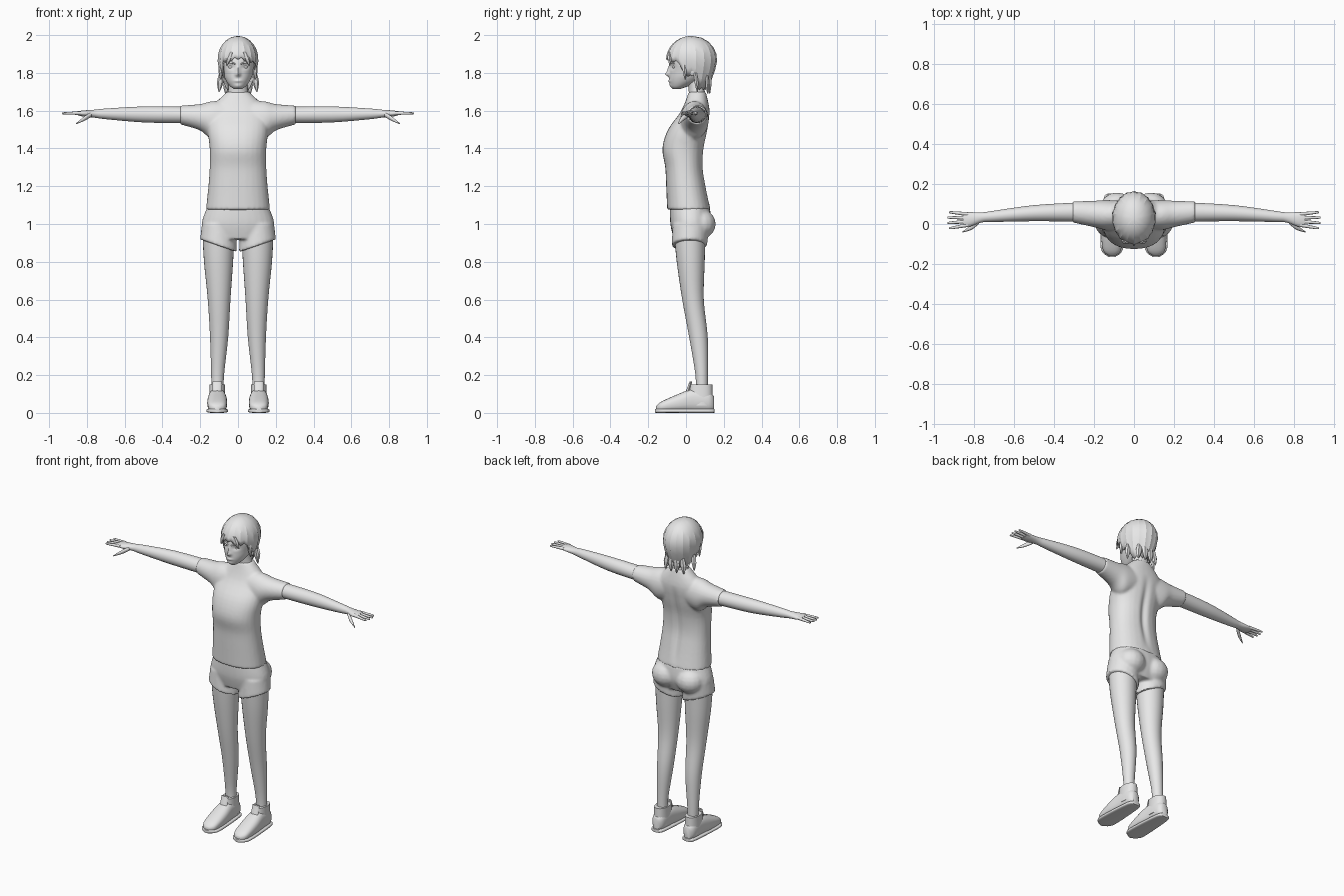
import bpy, bmesh, math
from mathutils import Vector

cube = bpy.data.objects.get("Cube")
if cube:
    bpy.data.objects.remove(cube, do_unlink=True)

colour = (0.8, 0.8, 0.8, 1)
grey = bpy.data.materials.new("plain_grey")
grey.use_nodes = True
grey.diffuse_color = colour
grey.node_tree.nodes["Principled BSDF"].inputs["Base Color"].default_value = colour


def activate(ob):
    bpy.ops.object.select_all(action="DESELECT")
    ob.select_set(True)
    bpy.context.view_layer.objects.active = ob


def shade(ob, angle=50):
    activate(ob)
    bpy.ops.object.shade_smooth_by_angle(angle=math.radians(angle))


def finish(name, bm, smooth=True, mirror=False):
    bmesh.ops.recalc_face_normals(bm, faces=bm.faces[:])
    mesh = bpy.data.meshes.new(name)
    bm.to_mesh(mesh)
    bm.free()
    mesh.materials.append(grey)
    ob = bpy.data.objects.new(name, mesh)
    bpy.context.collection.objects.link(ob)
    if smooth:
        shade(ob)
    if mirror:
        ob.modifiers.new("mirror", "MIRROR").use_mirror_merge = False
    return ob


def ring(x=0, y=0, z=0, wide=0, deep=0, tall=0):
    """A cross-section: its centre and its half-sizes; one half-size stays zero."""
    return Vector((x, y, z, wide, deep, tall))


def spline(rings, steps):
    """Smoothly resample the cross-sections."""
    dense = []
    last = len(rings) - 1
    for i in range(last):
        a, b = rings[i], rings[i + 1]
        leave = (b - rings[max(i - 1, 0)]) / 2
        arrive = (rings[min(i + 2, last)] - a) / 2
        for k in range(steps):
            s = k / steps
            ease = s * s * (3 - 2 * s)
            dense.append(a.lerp(b, ease) + leave * s * (1 - s) ** 2 - arrive * s * s * (1 - s))
    return dense + [rings[last]]


def loft(name, *rings, segs=28, steps=4, power=2, warp=None, smooth=True, mirror=False):
    """Skin a closed tube over the cross-sections."""
    bm = bmesh.new()
    loops = []
    for x, y, z, wide, deep, tall in spline(rings, steps):
        loop = []
        for i in range(segs):
            a = math.tau * i / segs
            c = math.copysign(abs(math.cos(a)) ** (2 / power), math.cos(a))
            s = math.copysign(abs(math.sin(a)) ** (2 / power), math.sin(a))
            p = Vector((x + wide * c, y + deep * (s if wide else c), z + tall * s))
            loop.append(bm.verts.new(warp(p) if warp else p))
        loops.append(loop)
    for r, q in zip(loops, loops[1:]):
        for i in range(segs):
            j = (i + 1) % segs
            bm.faces.new((r[i], r[j], q[j], q[i]))
    bm.faces.new(loops[0])
    bm.faces.new(loops[-1])
    return finish(name, bm, smooth, mirror)


def blob(name, centre, size):
    bm = bmesh.new()
    bmesh.ops.create_uvsphere(bm, u_segments=16, v_segments=10, radius=1)
    for v in bm.verts:
        v.co = Vector(centre) + v.co * Vector(size)
    return finish(name, bm, mirror=True)


def apply(ob):
    activate(ob)
    for m in list(ob.modifiers):
        bpy.ops.object.modifier_apply(modifier=m.name)


def fuse(name, *parts):
    """Merge overlapping parts into one soft surface."""
    for part in parts:
        apply(part)
    for part in parts:
        part.select_set(True)
    bpy.ops.object.join()
    ob = bpy.context.object
    ob.name = name
    merge = ob.modifiers.new("merge", "REMESH")
    merge.mode, merge.voxel_size = "VOXEL", .008
    relax = ob.modifiers.new("relax", "SMOOTH")
    relax.factor, relax.iterations = .5, 6
    apply(ob)
    return ob


# Shirt: trunk and sleeves merged, with a groove along the spine
trunk = loft("trunk",
             ring(z=1.075, y=.015, wide=.17, deep=.115), ring(z=1.2, wide=.157, deep=.105),
             ring(z=1.3, y=-.01, wide=.15, deep=.1), ring(z=1.4, y=-.015, wide=.15, deep=.11),
             ring(z=1.5, y=.01, wide=.16, deep=.105), ring(z=1.6, y=.05, wide=.15, deep=.075),
             ring(z=1.7, y=.06, wide=.06, deep=.045), power=2.25)
sleeves = loft("sleeves",
               ring(x=.06, y=.045, z=1.56, deep=.07, tall=.09),
               ring(x=.14, y=.045, z=1.55, deep=.075, tall=.1),
               ring(x=.2, y=.05, z=1.565, deep=.066, tall=.07),
               ring(x=.305, y=.06, z=1.577, deep=.053, tall=.05), mirror=True)
shirt = fuse("shirt", trunk, sleeves)
for v in shirt.data.vertices:
    if v.co.y > .03 and 1.1 < v.co.z < 1.6:
        fade = math.sin(math.pi * (v.co.z - 1.1) / .5)
        v.co.y -= .014 * fade * math.exp(-(v.co.x / .02) ** 2)
shade(shirt)

# Shorts: hips, seat and two short legs whose hems rise outward
thigh = .103


def slant(p):
    p.z += max(0, 1 - p.z) * 3 * (abs(p.x) - thigh)
    return p


hips = loft("hips",
            ring(z=1.09, y=.02, wide=.163, deep=.106), ring(z=1, y=.025, wide=.193, deep=.108),
            ring(z=.92, y=.02, wide=.17, deep=.085), power=2.2)
cuffs = loft("cuffs",
             ring(x=thigh, y=.025, z=1, wide=.088, deep=.095),
             ring(x=thigh, y=.018, z=.885, wide=.098, deep=.094), warp=slant, mirror=True)
seat = blob("seat", (.085, .075, 1), (.088, .083, .08))
shade(fuse("shorts", hips, cuffs, seat))

# Legs
loft("legs",
     ring(x=.108, y=.083, z=.1, wide=.032, deep=.032),
     ring(x=.108, y=.083, z=.2, wide=.034, deep=.033),
     ring(x=.1, y=.066, z=.4, wide=.048, deep=.049),
     ring(x=.1, y=.037, z=.6, wide=.06, deep=.057),
     ring(x=thigh, y=.025, z=.8, wide=.077, deep=.074),
     ring(x=thigh, y=.02, z=.95, wide=.085, deep=.083), mirror=True)

# Shoes: sole, upper, ankle collar and tongue
foot = .11
loft("soles",
     ring(x=foot, y=-.165, z=.011, wide=.014, tall=.01),
     ring(x=foot, y=-.14, z=.011, wide=.048, tall=.011),
     ring(x=foot, y=-.08, z=.011, wide=.058, tall=.011),
     ring(x=foot, y=.12, z=.011, wide=.043, tall=.011),
     ring(x=foot, y=.152, z=.011, wide=.02, tall=.01), power=3.5, mirror=True)
loft("shoe_uppers",
     ring(x=foot, y=-.158, z=.024, wide=.016, tall=.012),
     ring(x=foot, y=-.13, z=.033, wide=.045, tall=.027),
     ring(x=foot, y=-.04, z=.052, wide=.053, tall=.048),
     ring(x=foot, y=.04, z=.066, wide=.047, tall=.062),
     ring(x=foot, y=.12, z=.06, wide=.04, tall=.053),
     ring(x=foot, y=.147, z=.05, wide=.022, tall=.038), power=2.5, mirror=True)
loft("shoe_collars",
     ring(x=foot, y=.075, z=.04, wide=.045, deep=.068),
     ring(x=foot, y=.08, z=.15, wide=.04, deep=.06), power=2.3, mirror=True)
loft("shoe_tongues",
     ring(x=foot, z=.08, wide=.026, deep=.014),
     ring(x=foot, y=.026, z=.166, wide=.024, deep=.007), segs=12, mirror=True)

# Arms with palms
loft("arms",
     ring(x=.27, y=.06, z=1.577, deep=.048, tall=.044),
     ring(x=.5, y=.054, z=1.58, deep=.04, tall=.042),
     ring(x=.7, y=.038, z=1.583, deep=.028, tall=.028),
     ring(x=.76, y=.033, z=1.584, deep=.025, tall=.021),
     ring(x=.82, y=.023, z=1.585, deep=.036, tall=.016),
     ring(x=.855, y=.022, z=1.587, deep=.034, tall=.009), mirror=True)

# Fingers fan out from the knuckles; thumbs point forward and down
for i, label in enumerate(("index", "middle", "ring", "little")):
    root, spread = .018 * i - .005, .026 * i - .02
    reach = .935 - .008 * abs(i - 1.5)
    loft(label + "_fingers",
         ring(x=.83, y=root, z=1.587, deep=.01, tall=.01),
         ring(x=reach - .01, y=spread, z=1.586, deep=.006, tall=.006),
         ring(x=reach, y=spread, z=1.585, deep=.002, tall=.002), segs=10, mirror=True)
loft("thumbs",
     ring(x=.775, y=.012, z=1.58, deep=.012, tall=.012),
     ring(x=.81, y=-.016, z=1.56, deep=.012, tall=.013),
     ring(x=.857, y=-.04, z=1.531, deep=.003, tall=.003), segs=10, mirror=True)

# Neck
loft("neck",
     ring(z=1.66, y=.062, wide=.062, deep=.046), ring(z=1.72, y=.055, wide=.05, deep=.042),
     ring(z=1.8, y=.045, wide=.05, deep=.045))


# Head, with nose, lips, chin and eye sockets pressed into the front
def press(p, x=0, z=0, out=0, wide=.02, tall=.012):
    p.y -= out * math.exp(-((abs(p.x) - x) / wide) ** 2 - ((p.z - z) / tall) ** 2)


def face(p):
    if p.y < 0:
        press(p, z=1.793, out=.02, wide=.012)
        press(p, z=1.815, out=.011, wide=.009, tall=.02)
        press(p, z=1.757, out=.006, tall=.007)
        press(p, z=1.73, out=.005)
        press(p, x=.036, z=1.832, out=-.011)
    return p


loft("head",
     ring(z=1.715, y=-.048, wide=.022, deep=.02), ring(z=1.73, y=-.033, wide=.042, deep=.047),
     ring(z=1.76, y=-.006, wide=.064, deep=.082), ring(z=1.8, y=.015, wide=.08, deep=.102),
     ring(z=1.88, y=.025, wide=.09, deep=.107), ring(z=1.96, y=.03, wide=.05, deep=.06),
     segs=64, steps=9, warp=face)
blob("eyes", (.036, -.06, 1.83), (.017, .012, .008))
blob("ears", (.087, .035, 1.815), (.01, .022, .032))
loft("eyebrows",
     ring(x=.012, y=-.086, z=1.846, deep=.004, tall=.003),
     ring(x=.036, y=-.082, z=1.854, deep=.005, tall=.005),
     ring(x=.062, y=-.062, z=1.85, deep=.003, tall=.002), segs=8, mirror=True)


# Hair cap: faceted, short over the forehead and long at the nape
def hair_end(degrees):
    if degrees < 60:
        return 1.872 - degrees / 2500
    return 1.78 if degrees < 105 else 1.71


bm = bmesh.new()
top, middle, spokes, levels = 1.996, 1.87, 36, 8
crown = bm.verts.new((0, .03, top))
grid = []
for i in range(spokes):
    a = math.tau * i / spokes
    end = hair_end(math.degrees(min(a, math.tau - a))) + .014 * (i % 2)
    column = []
    for k in range(levels):
        z = top - (top - end) * ((k + 1) / levels) ** 1.6
        if z > middle:
            r = math.sqrt(1 - ((z - middle) / (top - middle)) ** 2)
        else:
            r = 1 - .2 * ((middle - z) / .1) ** 1.5
        r *= 1 - .03 * (i % 2)
        column.append(bm.verts.new((.11 * r * math.sin(a), .03 - .135 * r * math.cos(a), z)))
    grid.append(column)
for p, q in zip(grid, grid[1:] + grid[:1]):
    bm.faces.new((crown, p[0], q[0]))
    for k in range(levels - 1):
        bm.faces.new((p[k], p[k + 1], q[k + 1], q[k]))
hair = finish("hair_cap", bm)
shade(hair, 22)
thick = hair.modifiers.new("thickness", "SOLIDIFY")
thick.thickness, thick.offset = .008, -1


# Loose pointed locks, in pairs
def lock(name, root, tip, width):
    a, b = Vector(root), Vector(tip)
    loft(name, ring(*a, wide=width * .6, deep=.008),
         ring(*a.lerp(b, .5), wide=width, deep=.012),
         ring(*b, wide=.003, deep=.003), segs=6, steps=2, smooth=False, mirror=True)


lock("side_locks", (.088, .05, 1.8), (.1, .06, 1.7), .018)
lock("temple_locks", (.088, -.01, 1.86), (.092, -.005, 1.765), .014)
lock("nape_locks", (.05, .11, 1.79), (.065, .115, 1.69), .022)
lock("inner_nape_locks", (.018, .125, 1.79), (.02, .125, 1.69), .022)
lock("fringe_locks", (.035, -.088, 1.91), (.06, -.085, 1.84), .016)
